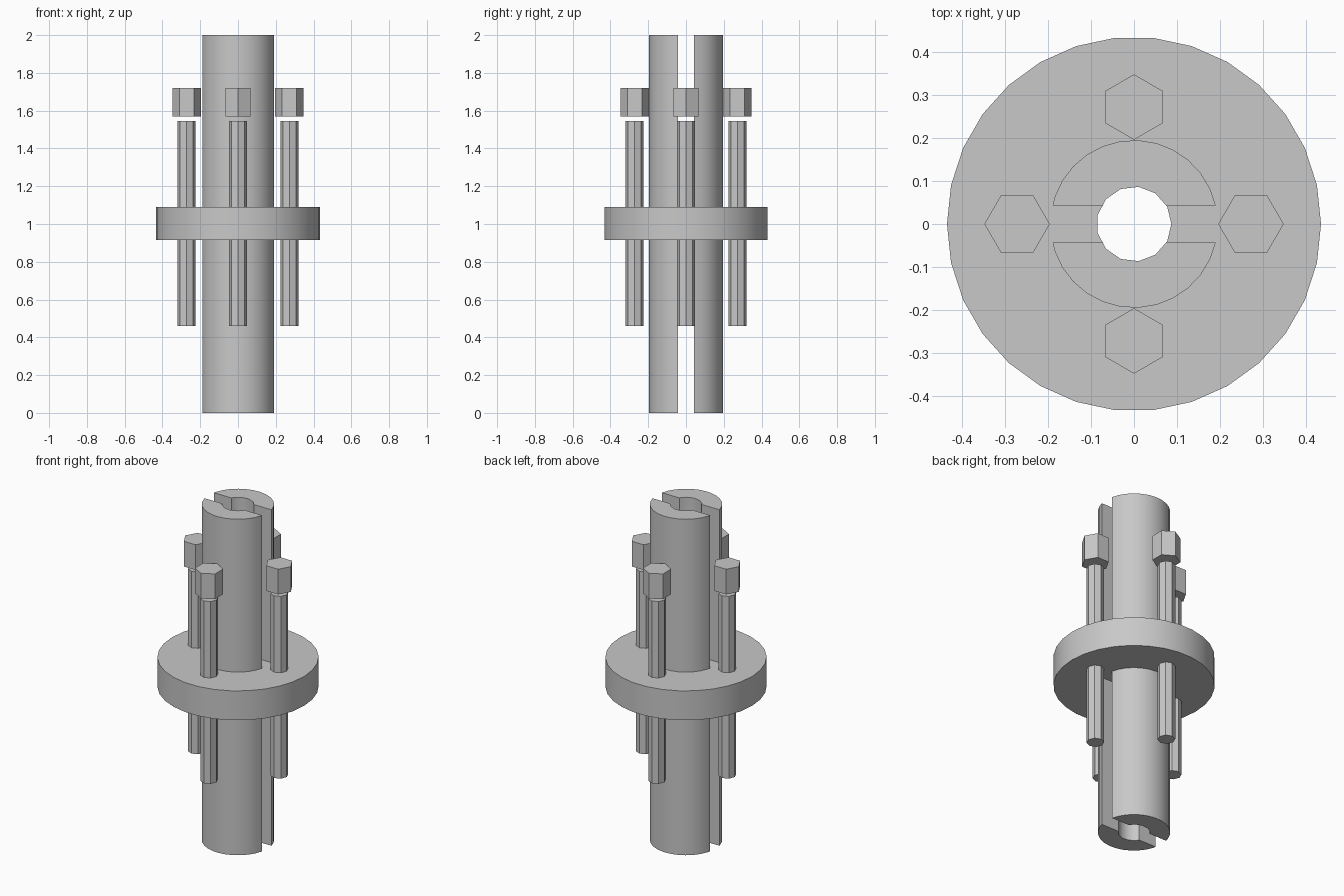
import bpy, bmesh, math
from mathutils import Matrix

if "Cube" in bpy.data.objects:
    bpy.data.objects.remove(bpy.data.objects["Cube"])

grey = bpy.data.materials.new("plain grey")
grey.diffuse_color = (0.58, 0.58, 0.58, 1)
grey.use_nodes = True
grey.node_tree.nodes["Principled BSDF"].inputs["Base Color"].default_value = grey.diffuse_color


def finish(name, bm):
    mesh = bpy.data.meshes.new(name)
    bmesh.ops.recalc_face_normals(bm, faces=bm.faces)
    bm.to_mesh(mesh)
    bm.free()
    ob = bpy.data.objects.new(name, mesh)
    mesh.materials.append(grey)
    bpy.context.collection.objects.link(ob)
    return ob


def prism(name, radius, sides, z0, z1, x=0.0, turn=0.0):
    """Upright prism with a corner on +x, shifted by x, then turned about z."""
    bm = bmesh.new()
    ring = [bm.verts.new((x + radius * math.cos(2 * math.pi * i / sides),
                          radius * math.sin(2 * math.pi * i / sides), z0))
            for i in range(sides)]
    base = bm.faces.new(ring)
    new = bmesh.ops.extrude_face_region(bm, geom=[base])["geom"]
    top = [v for v in new if isinstance(v, bmesh.types.BMVert)]
    bmesh.ops.translate(bm, verts=top, vec=(0, 0, z1 - z0))
    bmesh.ops.rotate(bm, verts=bm.verts, matrix=Matrix.Rotation(turn, 3, 'Z'))
    return finish(name, bm)


def box(name, sx, sy, z0, z1):
    bm = bmesh.new()
    bmesh.ops.create_cube(bm, size=1)
    bmesh.ops.scale(bm, verts=bm.verts, vec=(sx, sy, z1 - z0))
    bmesh.ops.translate(bm, verts=bm.verts, vec=(0, 0, (z0 + z1) / 2))
    return finish(name, bm)


def select_only(ob):
    bpy.ops.object.select_all(action='DESELECT')
    ob.select_set(True)
    bpy.context.view_layer.objects.active = ob


def cut(ob, cutter):
    select_only(ob)
    mod = ob.modifiers.new("cut", 'BOOLEAN')
    mod.operation, mod.solver, mod.object = 'DIFFERENCE', 'EXACT', cutter
    bpy.ops.object.modifier_apply(modifier=mod.name)


# central shaft split by a full-height slot, and the round flange
shaft = prism("split_shaft", 0.195, 29, 0, 2)
flange = prism("flange", 0.435, 30, 0.915, 1.09)

# bore through both, slot through the shaft only
bore = prism("bore_cutter", 0.087, 13, -0.1, 2.1)
slot = box("slot_cutter", 1, 0.087, -0.1, 2.1)
cut(shaft, bore)
cut(shaft, slot)
cut(flange, bore)
for cutter in (bore, slot):
    bpy.data.objects.remove(cutter)

# four bolts around the flange, heads floating just above the stems
parts = [shaft, flange]
for i in range(4):
    turn = i * math.pi / 2
    parts.append(prism(f"bolt_stem_{i + 1}", 0.048, 8, 0.46, 1.545, 0.272, turn))
    parts.append(prism(f"bolt_head_{i + 1}", 0.076, 6, 1.57, 1.72, 0.272, turn))

for ob in parts:
    select_only(ob)
    bpy.ops.object.shade_smooth_by_angle(angle=math.radians(30))
